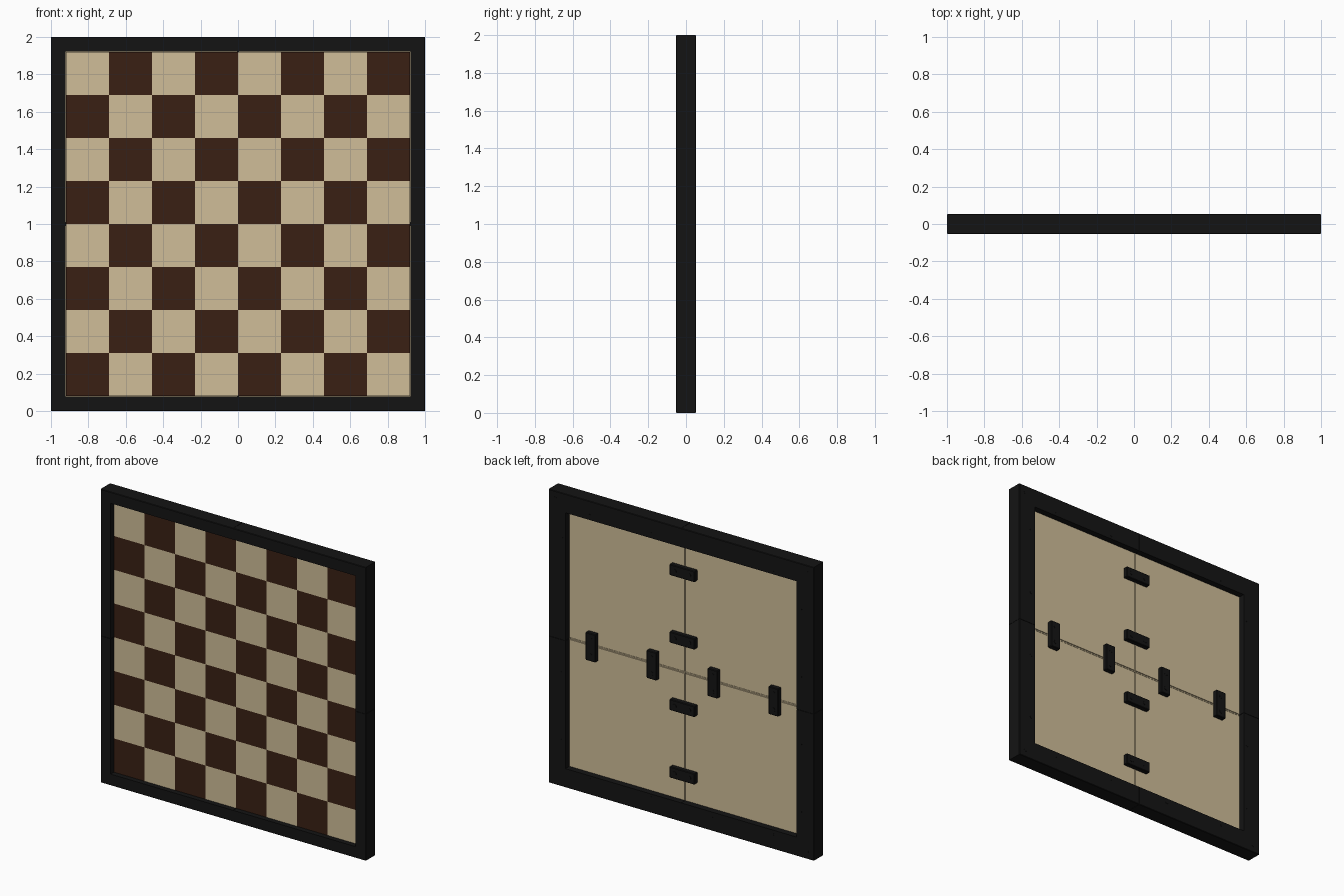
import bpy, bmesh
from mathutils import Matrix, Vector

if "Cube" in bpy.data.objects:
    bpy.data.objects.remove(bpy.data.objects["Cube"])

CZ = 1.0            # board centre height
HALF_T = 0.053      # half thickness of the frame
PANEL_F = -0.023    # front face of the playing field
PANEL_B = 0.010     # back face of the panel
SQ = 0.23           # one square


def material(name, rgb):
    m = bpy.data.materials.new(name)
    m.diffuse_color = (*rgb, 1)
    m.use_nodes = True
    m.node_tree.nodes["Principled BSDF"].inputs["Base Color"].default_value = m.diffuse_color
    return m


BLACK = material("black_frame", (0.007, 0.007, 0.007))
LIGHT = material("light_wood", (0.63, 0.515, 0.318))
DARK = material("dark_wood", (0.042, 0.0144, 0.007))


def finish(name, bm, mat, quarters=False, bevel=0.0):
    bmesh.ops.recalc_face_normals(bm, faces=bm.faces)
    me = bpy.data.meshes.new(name)
    bm.to_mesh(me)
    bm.free()
    me.materials.append(mat)
    ob = bpy.data.objects.new(name, me)
    ob.location.z = CZ
    bpy.context.collection.objects.link(ob)
    if bevel:
        b = ob.modifiers.new("bevel", 'BEVEL')
        b.width, b.segments = bevel, 1
    if quarters:
        m = ob.modifiers.new("quarters", 'MIRROR')
        m.use_axis = (True, False, True)
        m.use_mirror_merge = False
    return ob


def box(bm, x0, x1, y0, y1, z0, z1):
    c = Vector(((x0 + x1) / 2, (y0 + y1) / 2, (z0 + z1) / 2))
    s = Matrix.Diagonal((x1 - x0, y1 - y0, z1 - z0, 1))
    bmesh.ops.create_cube(bm, size=1, matrix=Matrix.Translation(c) @ s)


def disc(bm, x, y, z, r, depth):
    m = Matrix.Translation((x, y, z)) @ Matrix.Rotation(1.5707963, 4, 'X')
    bmesh.ops.create_cone(bm, cap_ends=True, segments=16, radius1=r,
                          radius2=r, depth=depth, matrix=m)


# frame: stepped profile (inset from edge, y) swept round one mitred corner
profile = [(0.003, -HALF_T), (0.077, -HALF_T), (0.077, PANEL_B),
           (0.128, PANEL_B), (0.128, HALF_T), (0.003, HALF_T),
           (0.0, HALF_T - 0.003), (0.0, -HALF_T + 0.003)]
gap = 0.001
bm = bmesh.new()
rings = []
for station in range(3):
    ring = []
    for i, y in profile:
        e = 1 - i
        x, z = ((gap, e), (e, e), (e, gap))[station]
        ring.append(bm.verts.new((x, y, z)))
    rings.append(ring)
n = len(profile)
for a, b in zip(rings, rings[1:]):
    for k in range(n):
        bm.faces.new((a[k], a[(k + 1) % n], b[(k + 1) % n], b[k]))
bm.faces.new(rings[0])
bm.faces.new(rings[2])
finish("frame", bm, BLACK, quarters=True)

# backing panels: four light plates with narrow seams between them
bm = bmesh.new()
box(bm, 0.003, 0.922, PANEL_F + 0.01, PANEL_B, 0.007, 0.922)
finish("backing_panel", bm, LIGHT, quarters=True)

# thin bead running inside the horizontal seam
bm = bmesh.new()
box(bm, -0.871, 0.871, PANEL_F + 0.01, PANEL_B - 0.002, -0.004, 0.004)
finish("seam_strip", bm, LIGHT)

# playing squares, light square at the upper left
for name, mat, parity in (("dark_squares", DARK, 0), ("light_squares", LIGHT, 1)):
    bm = bmesh.new()
    for col in range(8):
        for row in range(8):
            if (col + row) % 2 == parity:
                x, z = (col - 4) * SQ, (row - 4) * SQ
                box(bm, x, x + SQ, PANEL_F, PANEL_F + 0.01, z, z + SQ)
    finish(name, bm, mat)

# joining clips bridging the seams, and their screw heads
clips, screws = bmesh.new(), bmesh.new()
L, W, top = 0.095, 0.0375, 0.045
for d in (0.23, 0.69):
    box(clips, d - W, d + W, PANEL_B, top, -L, L)
    box(clips, -L, L, PANEL_B, top, d - W, d + W)
    box(clips, -d - W, -d + W, PANEL_B, top, -L, L)
    box(clips, -L, L, PANEL_B, top, -d - W, -d + W)
    for s in (-1, 1):
        for t in (-0.055, 0.055):
            disc(screws, s * d, top, t, 0.014, 0.004)
            disc(screws, t, top, s * d, 0.014, 0.004)
finish("joining_clips", clips, BLACK, bevel=0.004)
finish("clip_screws", screws, BLACK)

# small screws along the back of the frame
bm = bmesh.new()
for d in (0.23, 0.69):
    disc(bm, d, HALF_T, 0.9, 0.011, 0.002)
    disc(bm, 0.9, HALF_T, d, 0.011, 0.002)
disc(bm, 0.95, HALF_T, 0.95, 0.011, 0.002)
finish("frame_screws", bm, BLACK, quarters=True)
